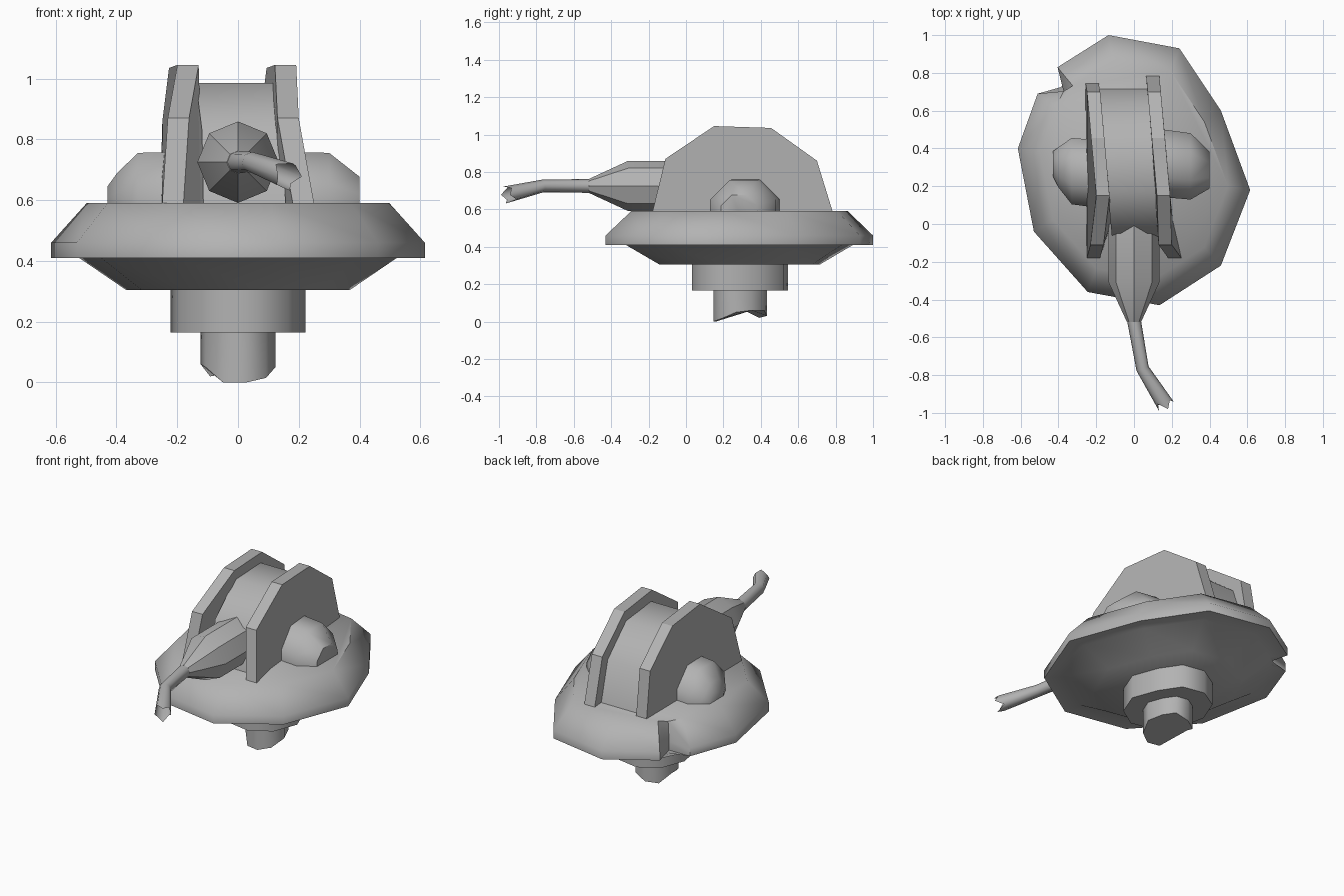
import bpy, math
from mathutils import Vector

if "Cube" in bpy.data.objects:
    bpy.data.objects.remove(bpy.data.objects["Cube"], do_unlink=True)

steel = bpy.data.materials.new("weathered grey metal")
steel.use_nodes = True
GREY = (0.45, 0.45, 0.45, 1)
steel.diffuse_color = GREY
steel.node_tree.nodes["Principled BSDF"].inputs["Base Color"].default_value = GREY


def loft(name, rings, cap_start=True, cap_end=True, angle=50):
    """Skin a list of equal-sized point rings into one object."""
    n = len(rings[0])
    verts = [p for ring in rings for p in ring]
    faces = [(r * n + i, r * n + (i + 1) % n, (r + 1) * n + (i + 1) % n, (r + 1) * n + i)
             for r in range(len(rings) - 1) for i in range(n)]
    if cap_start:
        faces.append(tuple(range(n))[::-1])
    if cap_end:
        faces.append(tuple(range((len(rings) - 1) * n, len(rings) * n)))
    mesh = bpy.data.meshes.new(name)
    mesh.from_pydata(verts, [], faces)
    mesh.materials.append(steel)
    obj = bpy.data.objects.new(name, mesh)
    bpy.context.collection.objects.link(obj)
    bpy.ops.object.select_all(action='DESELECT')
    obj.select_set(True)
    bpy.context.view_layer.objects.active = obj
    bpy.ops.object.mode_set(mode='EDIT')
    bpy.ops.mesh.select_all(action='SELECT')
    bpy.ops.mesh.normals_make_consistent(inside=False)
    bpy.ops.object.mode_set(mode='OBJECT')
    bpy.ops.object.shade_smooth_by_angle(angle=math.radians(angle))
    return obj


def circle(center, axis, radius, sides=8, phase=0.0):
    """Ring of points around an axis that lies mostly in the xy plane."""
    axis = Vector(axis).normalized()
    side = axis.cross(Vector((0, 0, 1))).normalized()
    up = side.cross(axis)
    return [Vector(center) + radius * (math.cos(a) * side + math.sin(a) * up)
            for a in (2 * math.pi * (i + phase) / sides for i in range(sides))]


# Dish plan: ten uneven sides, the last corner is broken out
MID_Y = 0.29
plan = [(-.135, 1), (.24, .93), (.46, .6), (.615, .18), (.46, -.22), (.135, -.43),
        (-.245, -.36), (-.53, -.04), (-.615, .4)]
corner = [(-.51, .7), (-.46, .8), (-.4, .835)]
notch = [(-.51, .69), (-.37, .69), (-.405, .83)]


def plan_ring(points, scale, z):
    return [(x * scale, MID_Y + (y - MID_Y) * scale, z) for x, y in points]


whole, broken = plan + corner, plan + notch
loft("dish_base", [plan_ring(whole, .6, .305), plan_ring(whole, .85, .41),
                   plan_ring(broken, 1, .41), plan_ring(broken, 1, .46),
                   plan_ring(whole, .81, .59)])

# Pedestal collar and snapped-off stem
decagon = plan + [corner[1]]
loft("pedestal_collar", [plan_ring(decagon, .36, .165), plan_ring(decagon, .36, .31)])
torn = [.03, .06, .06, .05, .015, 0, 0, .05, .06, .02]
stem_bottom = [(x, y, z) for (x, y, _), z in zip(plan_ring(decagon, .2, 0), torn)]
loft("broken_stem", [stem_bottom, plan_ring(decagon, .2, .17)])

# Armour cheeks, slightly skewed, with front edges bent outwards
profile = [(-.18, .585), (-.11, .87), (.15, 1.045), (.455, 1.035), (.7, .86), (.785, .585)]


def skew(y):
    return .09 * (.3 - y)


for name, mid, flare in (("right_cheek", -.178, (-.08, -.055)), ("left_cheek", .143, (.03, -.015))):
    rings = []
    for half in (-.035, .035):
        ring = []
        for i, (y, z) in enumerate(profile):
            bend = flare[i] if i < 2 else 0
            ring.append((mid + half + skew(y) + bend, y - (.04 if mid < 0 and i > 4 else 0), z))
        # Crease where the bent front meets the straight plate
        ring.append((mid + half + skew(0), .02, .585))
        rings.append(ring)
    loft(name, rings, angle=25)

# Rounded drum between the cheeks
drum = [(-.1, .585), (-.05, .83), (.17, .985), (.44, .975), (.64, .82), (.715, .585)]
loft("centre_drum", [[(x + skew(y), y, z) for y, z in drum] for x in (-.15, .12)])

# Side domes, each a faceted cap on a sideways axis
for name, sign, y, steps in (
        ("right_dome", -1, .26, [(.15, .195), (.33, .19), (.40, .115), (.43, .07)]),
        ("left_dome", 1, .325, [(.12, .195), (.30, .19), (.40, .105)])):
    loft(name, [circle((sign * x, y - .02 * i * sign, .58), (sign, 0, 0), r, phase=.5)
                for i, (x, r) in enumerate(steps)])

# Gun housing tapering to a bent barrel
GUN_Z = .725
loft("gun_housing", [circle((0, y, GUN_Z), (0, -1, 0), r)
                     for y, r in ((0, .134), (-.31, .134), (-.52, .037))], angle=35)
path = [Vector(p) for p in ((0, -.51, GUN_Z), (.045, -.765, GUN_Z), (.165, -.955, .68))]
aim = path[2] - path[1]
muzzle = circle(path[2], aim, .046)
for i, p in enumerate(muzzle):
    p += aim.normalized() * (.012, -.03, .02, -.012)[i % 4]
loft("bent_barrel", [circle(path[0], (0, -1, 0), .037),
                     circle(path[1], aim + path[1] - path[0], .034), muzzle], cap_end=False)
